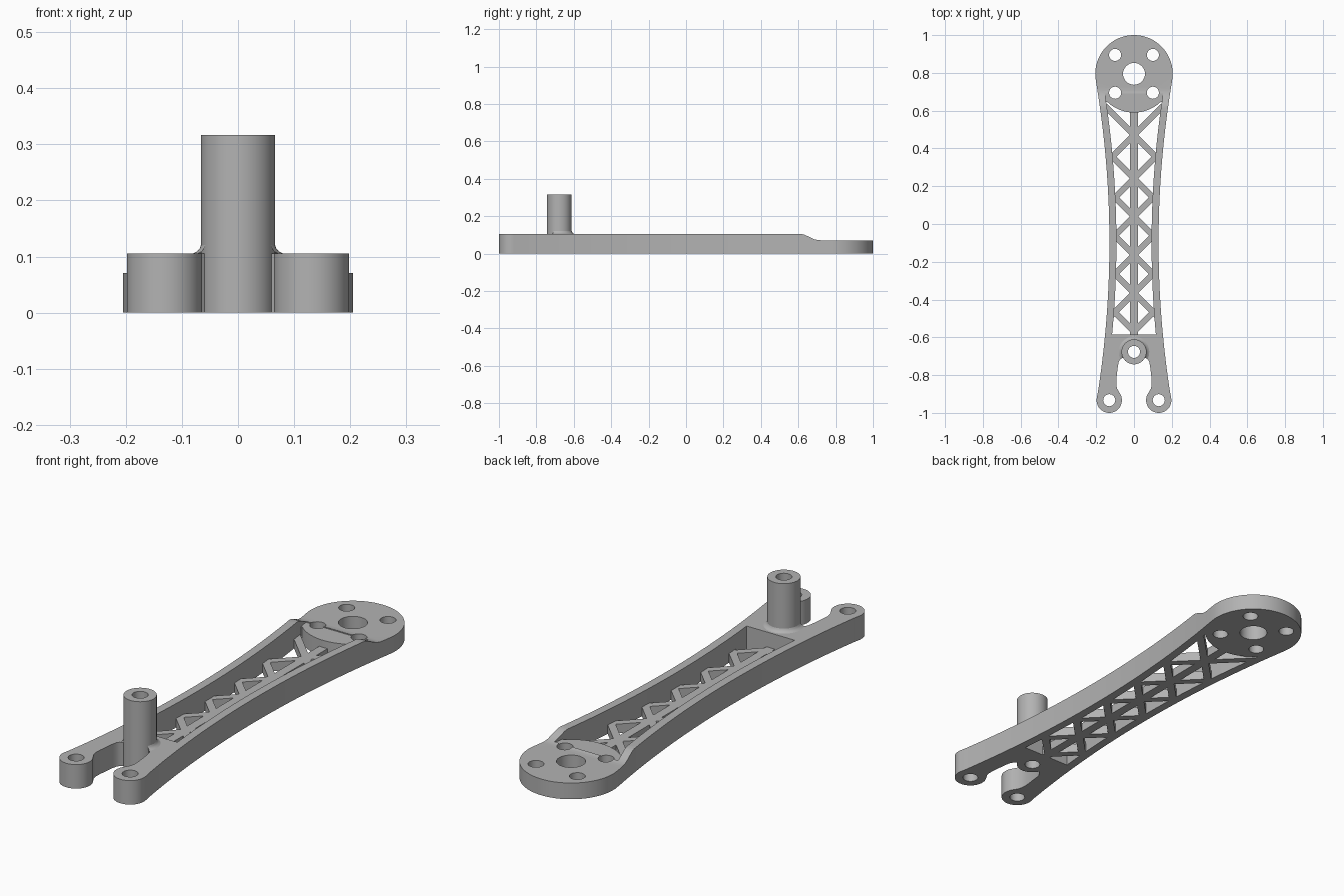
import bpy, bmesh, math
from mathutils import Matrix, Vector

if "Cube" in bpy.data.objects:
    bpy.data.objects.remove(bpy.data.objects["Cube"])

grey = bpy.data.materials.new("mid_grey")
grey.use_nodes = True
COLOUR = (0.45, 0.45, 0.45, 1)
grey.diffuse_color = COLOUR
grey.node_tree.nodes["Principled BSDF"].inputs["Base Color"].default_value = COLOUR

PLATE, PAD, TRUSS = 0.105, 0.071, 0.04      # heights
PAD_Y, PAD_R = 0.795, 0.205
EAR_X, EAR_Y, EAR_R = 0.131, -0.933, 0.067
POST_Y, POST_R, BOLT_R = -0.677, 0.066, 0.032
RAIL = 0.037


def half_width(y):
    return 0.13 + 0.0975 * (y + 0.1) ** 2


def arc(cx, cy, r, a0, a1, n):
    angles = [math.radians(a0 + (a1 - a0) * i / n) for i in range(n + 1)]
    return [(cx + r * math.cos(a), cy + r * math.sin(a)) for a in angles]


def side(y0, y1, n, inset=0.0):
    ys = [y0 + (y1 - y0) * i / n for i in range(n + 1)]
    return [(half_width(y) - inset, y) for y in ys]


def mirrored(half):
    return half + [(-x, y) for x, y in reversed(half) if abs(x) > 1e-5]


def finish(name, bm):
    bmesh.ops.recalc_face_normals(bm, faces=bm.faces)
    mesh = bpy.data.meshes.new(name)
    bm.to_mesh(mesh)
    bm.free()
    mesh.materials.append(grey)
    ob = bpy.data.objects.new(name, mesh)
    bpy.context.collection.objects.link(ob)
    return ob


def prism(name, points, lo, hi, along_x=False):
    """Extrude a 2D outline along z, or a (y, z) outline along x."""
    bm = bmesh.new()
    place = (lambda p: (lo, *p)) if along_x else (lambda p: (*p, lo))
    face = bm.faces.new([bm.verts.new(place(p)) for p in points])
    new = bmesh.ops.extrude_face_region(bm, geom=[face])["geom"]
    move = Vector((hi - lo, 0, 0)) if along_x else Vector((0, 0, hi - lo))
    bmesh.ops.translate(bm, vec=move, verts=[g for g in new if isinstance(g, bmesh.types.BMVert)])
    return finish(name, bm)


def lathe(name, profile, y, a0=0, a1=360, steps=48, closed=True):
    bm = bmesh.new()
    full = a1 - a0 == 360
    rings = []
    for i in range(steps if full else steps + 1):
        a = math.radians(a0 + (a1 - a0) * i / steps)
        rings.append([bm.verts.new((r * math.cos(a), y + r * math.sin(a), z)) for r, z in profile])
    n = len(profile)
    for i in range(steps):
        p, q = rings[i], rings[(i + 1) % len(rings)]
        for j in range(n if closed else n - 1):
            k = (j + 1) % n
            bm.faces.new((p[j], q[j], q[k], p[k]))
    return finish(name, bm)


def cut(ob, cutter):
    mod = ob.modifiers.new("cut", "BOOLEAN")
    mod.operation, mod.solver, mod.object = "DIFFERENCE", "EXACT", cutter
    graph = bpy.context.evaluated_depsgraph_get()
    mesh = bpy.data.meshes.new_from_object(ob.evaluated_get(graph))
    ob.modifiers.clear()
    ob.data = mesh
    bpy.data.objects.remove(cutter)


# Arm frame: round motor pad, waisted sides, forked end with two ears
half = arc(0, PAD_Y, PAD_R, 90, -4, 28)
half += side(0.75, -0.89, 40)
half += arc(EAR_X, EAR_Y, EAR_R, 10, -212, 32)
half += [(0.089, -0.872), (0.094, -0.85), (0.093, -0.82), (0.085, -0.75),
         (0.08, -0.728), (0.072, -0.715), (0.06, -0.705)]
arm = prism("arm_frame", mirrored(half), 0, PLATE)

# Open truss bay between the rails, ending at the pad's round edge
bay = side(-0.585, 0.645, 32, RAIL) + arc(0, PAD_Y, PAD_R, -46, -90, 12)
cut(arm, prism("bay_cutter", mirrored(bay), -0.1, 0.3))

# Lower the pad with a smooth step down from the rails
step = [(0.59, 0.112), (0.615, PLATE), (0.632, 0.101), (0.65, 0.093), (0.668, 0.084),
        (0.686, 0.076), (0.705, 0.072), (0.72, PAD), (1.1, PAD), (1.1, 0.3), (0.59, 0.3)]
cut(arm, prism("step_cutter", step, -0.4, 0.4, True))
cut(arm, prism("recess_cutter", mirrored(side(0.55, 0.69, 8, RAIL)), PAD, 0.3))

# Bolt holes, shaft hole and post socket
holes = [(sx * 0.1, PAD_Y + sy * 0.1, BOLT_R) for sx in (-1, 1) for sy in (-1, 1)]
holes += [(s * EAR_X, EAR_Y, BOLT_R) for s in (-1, 1)]
holes += [(0, PAD_Y, 0.058), (0, POST_Y, 0.05)]
for x, y, r in holes:
    cut(arm, prism("hole_cutter", arc(x, y, r, 0, 360, 32)[:-1], -0.1, 0.3))

# Hollow standing post and the fillet at its foot
post = lathe("landing_post", [(BOLT_R, 0), (POST_R, 0), (POST_R, 0.317), (BOLT_R, 0.317)], POST_Y)
fillet = lathe("post_fillet", [(0.065, 0.123), (0.068, 0.115), (0.073, 0.109), (0.082, 0.1045),
                               (0.064, 0.1045)], POST_Y, -28, 208, 32)

# Truss: centre spine with crossed diagonal braces
bm = bmesh.new()


def bar(x0, y0, x1, y1, width):
    d = Vector((x1 - x0, y1 - y0))
    mat = (Matrix.Translation(((x0 + x1) / 2, (y0 + y1) / 2, TRUSS / 2))
           @ Matrix.Rotation(math.atan2(d.y, d.x), 4, "Z")
           @ Matrix.Diagonal((d.length, width, TRUSS, 1)))
    bmesh.ops.create_cube(bm, size=1, matrix=mat)


bar(0, -0.6, 0, 0.61, 0.04)
for node, ways in ((0.47, (-1, 1)), (0.24, (-1, 1)), (0.04, (-1, 1)),
                   (-0.165, (-1, 1)), (-0.365, (-1, 1)), (-0.57, (1,))):
    for way in ways:
        reach = half_width(node + way * 0.1) - 0.02
        for s in (-1, 1):
            bar(0, node, s * reach, node + way * reach, 0.032)
truss = finish("truss", bm)

# Smooth the round walls and keep the edges crisp
bpy.ops.object.select_all(action="DESELECT")
for ob in (arm, post, fillet):
    ob.select_set(True)
bpy.context.view_layer.objects.active = arm
bpy.ops.object.shade_smooth_by_angle(angle=math.radians(32))
